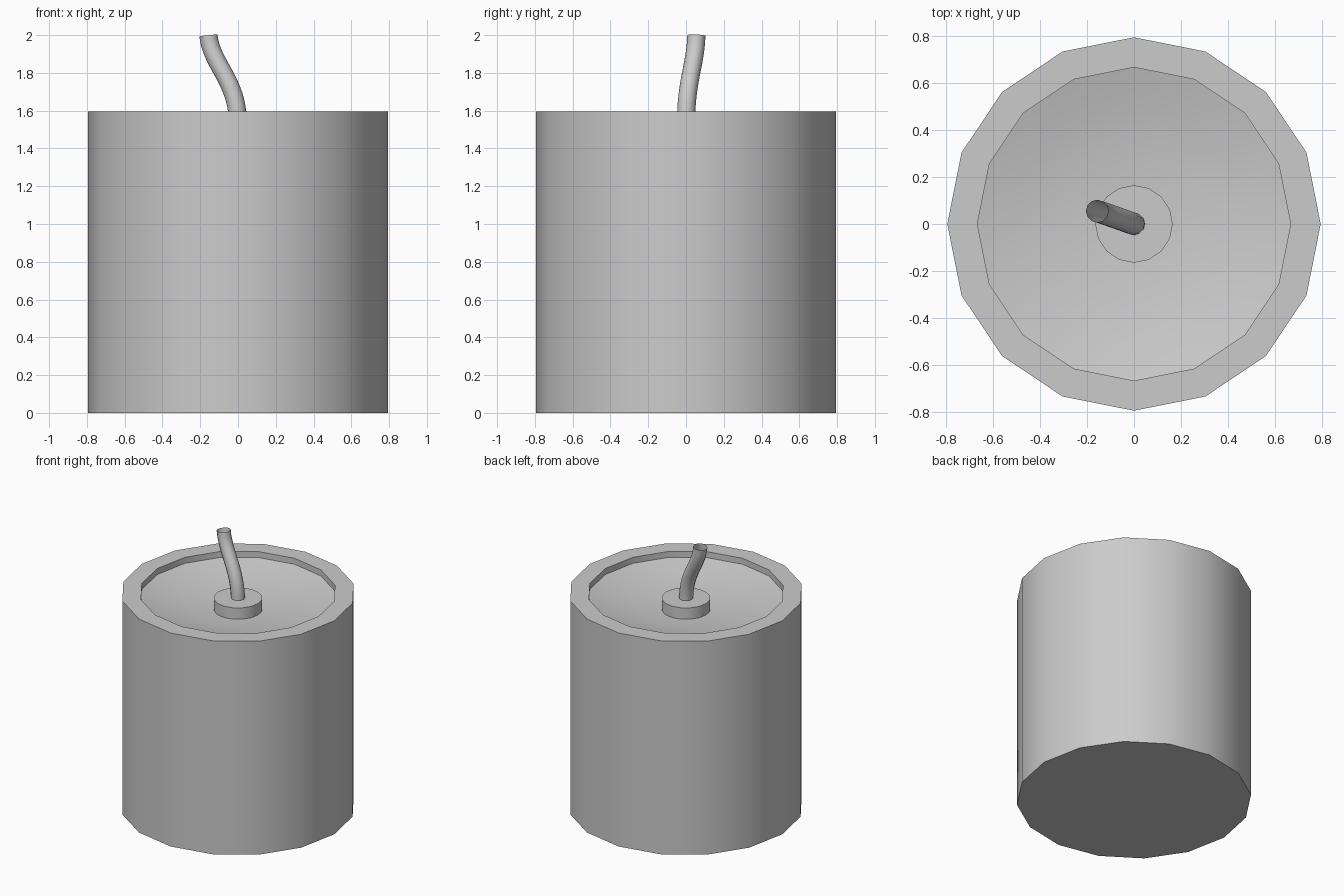
import bpy, math

if "Cube" in bpy.data.objects:
    bpy.data.objects.remove(bpy.data.objects["Cube"])


def lathe(name, profile, sides):
    """Revolve (radius, z) points around z; radius 0 makes a pole."""
    verts, faces, rings = [], [], []
    for r, z in profile:
        start = len(verts)
        n = 1 if r == 0 else sides
        for i in range(n):
            a = 2 * math.pi * i / sides
            verts.append((r * math.cos(a), r * math.sin(a), z))
        rings.append([start + i % n for i in range(sides)])
    for lo, hi in zip(rings, rings[1:]):
        for i in range(sides):
            j = (i + 1) % sides
            face = [lo[i], lo[j], hi[j], hi[i]]
            faces.append(list(dict.fromkeys(face)))
    mesh = bpy.data.meshes.new(name)
    mesh.from_pydata(verts, [], faces)
    obj = bpy.data.objects.new(name, mesh)
    bpy.context.collection.objects.link(obj)
    bpy.ops.object.select_all(action='DESELECT')
    obj.select_set(True)
    bpy.context.view_layer.objects.active = obj
    bpy.ops.object.shade_smooth_by_angle(angle=math.radians(30))
    return obj


# Wax body: wall, flat rim, short inner lip and dished melt surface
lathe("wax_body", [(0, 0), (0.795, 0), (0.795, 1.595), (0.667, 1.595),
                   (0.667, 1.55), (0.5, 1.508), (0.33, 1.483),
                   (0.165, 1.47), (0, 1.465)], 16)

# Raised wick holder
lathe("wick_holder", [(0, 1.45), (0.165, 1.45), (0.165, 1.555), (0, 1.555)], 16)

# Wick: open bent tube
curve = bpy.data.curves.new("wick", 'CURVE')
curve.dimensions = '3D'
curve.bevel_depth = 0.048
curve.bevel_resolution = 4
curve.resolution_u = 12
spline = curve.splines.new('BEZIER')
spline.bezier_points.add(1)
path = [((0, 0, 1.4), (0, 0, 1.53), (0, 0, 1.76)),
        ((-0.14, 0.05, 1.84), (-0.157, 0.055, 1.998), (-0.17, 0.06, 2.1))]
for p, (left, co, right) in zip(spline.bezier_points, path):
    p.handle_left_type = p.handle_right_type = 'FREE'
    p.handle_left, p.co, p.handle_right = left, co, right
wick = bpy.data.objects.new("wick", curve)
bpy.context.collection.objects.link(wick)
